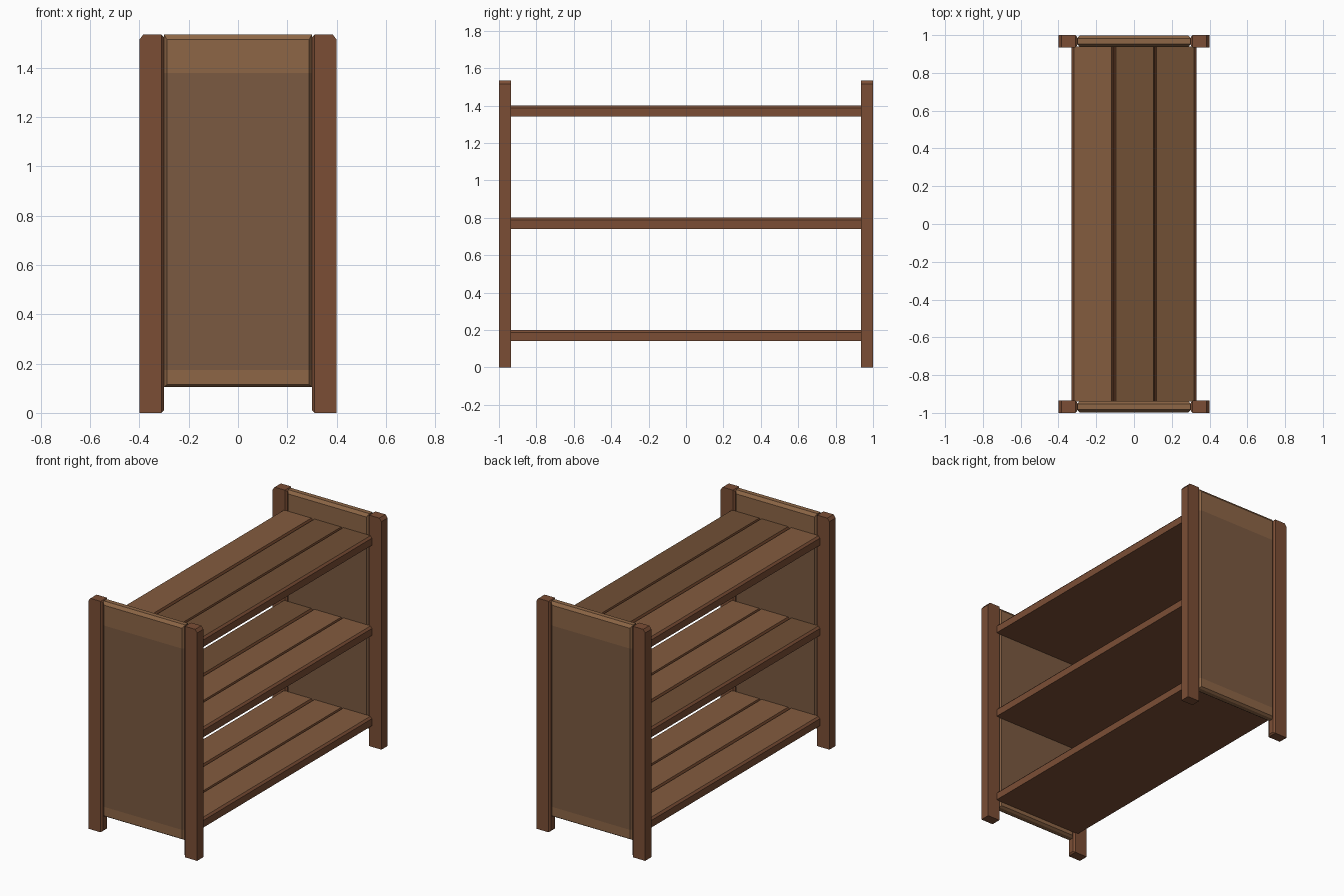
import bpy, bmesh
from math import radians
from mathutils import Vector

if "Cube" in bpy.data.objects:
    bpy.data.objects.remove(bpy.data.objects["Cube"])


def material(name, rgb):
    m = bpy.data.materials.new(name)
    m.diffuse_color = [(c / 255) ** 2.2 for c in rgb] + [1]
    m.use_nodes = True
    m.node_tree.nodes["Principled BSDF"].inputs["Base Color"].default_value = m.diffuse_color
    return m


POST = material("post_wood", (122, 79, 56))
LIGHT = material("light_plank_wood", (130, 92, 65))
DARK = material("dark_plank_wood", (112, 81, 56))
EDGE = material("edge_wood", (122, 79, 56))
GROOVE = material("groove_wood", (98, 62, 42))
RAIL = material("panel_rail_wood", (140, 102, 72))
PANEL = material("panel_wood", (122, 90, 67))


def finish(bm, name, mats):
    bmesh.ops.recalc_face_normals(bm, faces=bm.faces)
    me = bpy.data.meshes.new(name)
    bm.to_mesh(me)
    bm.free()
    for m in mats:
        me.materials.append(m)
    ob = bpy.data.objects.new(name, me)
    bpy.context.collection.objects.link(ob)
    return ob


def hull(points):
    bm = bmesh.new()
    for p in points:
        bm.verts.new(p)
    bmesh.ops.convex_hull(bm, input=bm.verts)
    bmesh.ops.dissolve_limit(bm, angle_limit=radians(1), verts=bm.verts, edges=bm.edges)
    return bm


H = 1.535          # full height
Y0, Y1 = 0.935, 1  # thickness of each end

# Corner posts: outer top corner cut, inner edges chamfered
for sx, xn in ((-1, "left"), (1, "right")):
    for sy, yn in ((-1, "front"), (1, "back")):
        pts = []
        for y in (Y0, Y1):
            pts += [(x * sx, y * sy, z) for x, z in
                    ((0.4, 0), (0.4, H - 0.02), (0.385, H), (0.31, H), (0.31, 0))]
        for y in (Y0 + 0.012, Y1 - 0.012):
            pts += [(0.3 * sx, y * sy, z) for z in (0.01, H - 0.01)]
        finish(hull(pts), f"{yn}_{xn}_post", [POST])

# End panels: chamfered boards with lighter rails at top and bottom
for sy, yn in ((-1, "front"), (1, "back")):
    pts = []
    for x in (-1, 1):
        for y in (Y0 + 0.003, Y1 - 0.002):
            pts += [(0.288 * x, y * sy, z) for z in (0.115, H - 0.02)]
        for y in (Y0 + 0.018, Y1 - 0.017):
            pts += [(0.3 * x, y * sy, z) for z in (0.105, H)]
    bm = hull(pts)
    for z in (0.175, 1.38):
        bmesh.ops.bisect_plane(bm, geom=bm.verts[:] + bm.edges[:] + bm.faces[:],
                               plane_co=(0, 0, z), plane_no=(0, 0, 1))
    for f in bm.faces:
        f.material_index = int(0.175 < f.calc_center_median().z < 1.38)
    finish(bm, f"{yn}_end_panel", [RAIL, PANEL])

# Shelves: three planks divided by V grooves, chamfered along the long edges
SECTION = [(-0.33, 0), (-0.33, 0.047), (-0.318, 0.06),
           (-0.118, 0.06), (-0.106, 0.048), (-0.094, 0.06),
           (0.102, 0.06), (0.11, 0.048), (0.118, 0.06),
           (0.318, 0.06), (0.33, 0.047), (0.33, 0)]
for z0, name, tones in ((0.14, "bottom", "LLL"), (0.74, "middle", "DLL"), (1.34, "top", "LDD")):
    bm = bmesh.new()
    a, b = ([bm.verts.new((x, y, z0 + z)) for x, z in SECTION] for y in (-Y0 - 0.004, Y0 + 0.004))
    n = len(SECTION)
    for i in range(n):
        j = (i + 1) % n
        f = bm.faces.new((a[i], a[j], b[j], b[i]))
        if i in (2, 5, 8):
            f.material_index = 1 if tones[(i - 2) // 3] == "L" else 2
        elif i in (3, 4, 6, 7):
            f.material_index = 3
    bm.faces.new(a)
    bm.faces.new(b)
    finish(bm, f"{name}_shelf", [EDGE, LIGHT, DARK, GROOVE])
